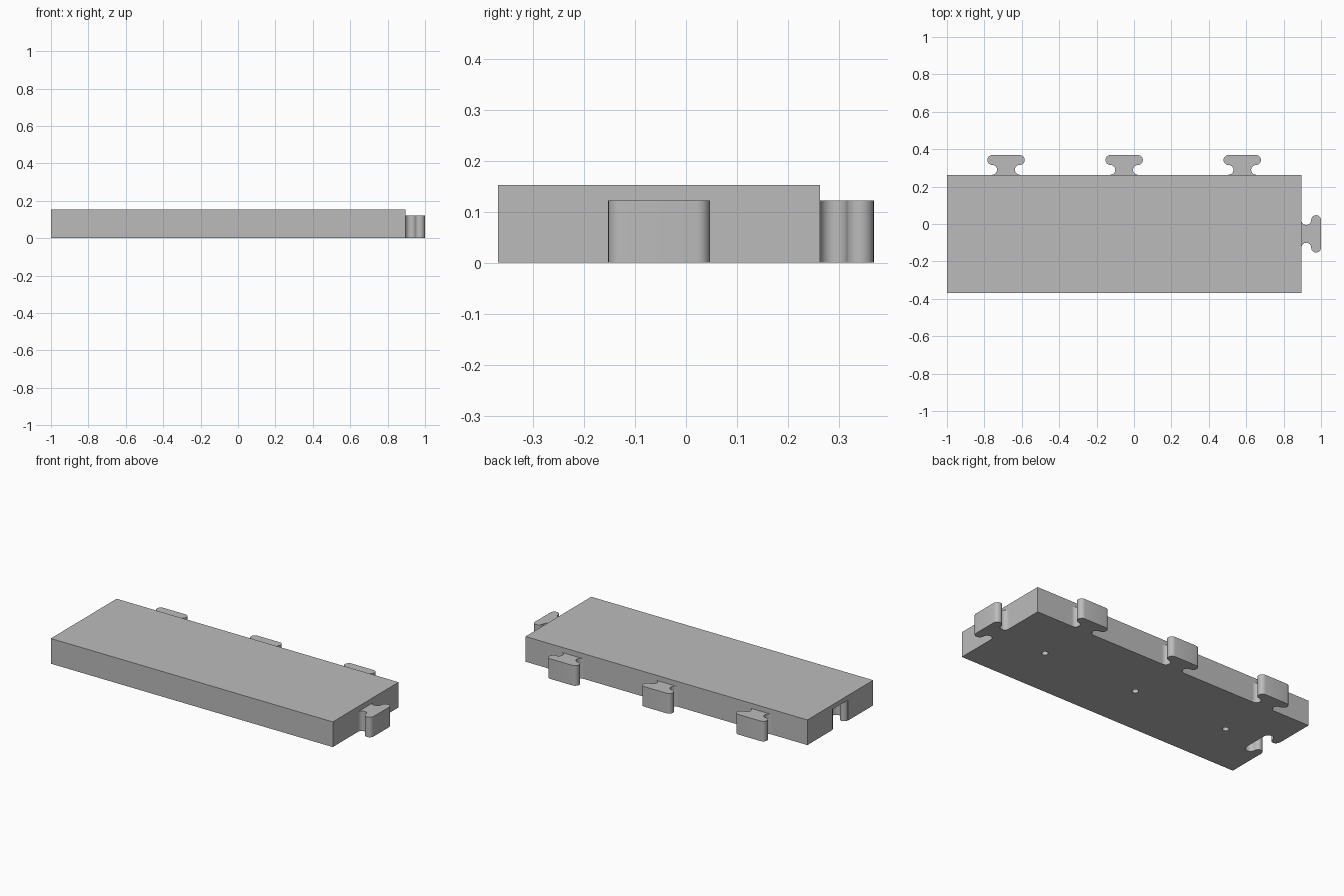
import bpy
import bmesh
from math import sin, cos, pi, radians

cube = bpy.data.objects.get("Cube")
if cube:
    bpy.data.objects.remove(cube, do_unlink=True)

UNIT = 2 / 19                  # tab depth
CELL = 6 * UNIT                # one square of the three-square slab
HEIGHT, TAB_HEIGHT = 0.153, 0.122
R = UNIT / 4                   # radius of tab curves
LEFT, RIGHT = -1.0, -1.0 + 3 * CELL
FRONT = -(CELL + UNIT) / 2
BACK = FRONT + CELL
MID_Y = (FRONT + BACK) / 2
CENTRES = [LEFT + CELL * (i + 0.5) for i in range(3)]

grey = bpy.data.materials.new("plain_grey")
grey.diffuse_color = (0.5, 0.5, 0.5, 1)
grey.use_nodes = True
grey.node_tree.nodes["Principled BSDF"].inputs["Base Color"].default_value = (0.5, 0.5, 0.5, 1)


def prism(name, outline, z0, z1):
    """Extrude a flat outline between two heights."""
    bm = bmesh.new()
    face = bm.faces.new([bm.verts.new((x, y, z0)) for x, y in outline])
    top = bmesh.ops.extrude_face_region(bm, geom=[face])["geom"]
    verts = [v for v in top if isinstance(v, bmesh.types.BMVert)]
    bmesh.ops.translate(bm, verts=verts, vec=(0, 0, z1 - z0))
    bmesh.ops.recalc_face_normals(bm, faces=bm.faces)
    mesh = bpy.data.meshes.new(name)
    bm.to_mesh(mesh)
    bm.free()
    mesh.materials.append(grey)
    obj = bpy.data.objects.new(name, mesh)
    bpy.context.collection.objects.link(obj)
    return obj


def arc(cu, cv, r, start, end, steps=12):
    angles = [radians(start + (end - start) * i / steps) for i in range(steps + 1)]
    return [(cu + r * cos(a), cv + r * sin(a)) for a in angles]


def tab_outline(origin, out, gap=0.0, root=None):
    """T-shaped connector with a curved neck and rounded head."""
    centre = 0.1 - R
    half = arc(centre, R, R - gap, 270, 90)
    half += arc(centre, 3 * R, R + gap, -90, 90)[(0 if gap else 1):]
    if root is not None:
        half.insert(0, (centre, root))
    if gap:
        # the neck curve and head curve meet at one shared point
        half = [p for i, p in enumerate(half)
                if i == 0 or abs(p[0] - half[i - 1][0]) + abs(p[1] - half[i - 1][1]) > 1e-5]
    full = half + [(-u, v) for u, v in reversed(half)]
    (ox, oy), (dx, dy) = origin, out
    return [(ox + u * dy + v * dx, oy - u * dx + v * dy) for u, v in full]


def smooth(obj):
    bpy.ops.object.select_all(action="DESELECT")
    obj.select_set(True)
    bpy.context.view_layer.objects.active = obj
    bpy.ops.object.shade_smooth_by_angle(angle=radians(30))


# Slab
slab = prism("slab", [(LEFT, FRONT), (RIGHT, FRONT), (RIGHT, BACK), (LEFT, BACK)], 0, HEIGHT)

# Socket in the right end and three blind holes underneath
cutters = [prism("socket_cutter",
                 tab_outline((LEFT, MID_Y), (1, 0), gap=0.003, root=-0.03), -0.05, TAB_HEIGHT + 0.003)]
for x in CENTRES:
    cutters.append(prism("hole_cutter", arc(x, MID_Y, 0.018, 0, 345, 23), -0.05, TAB_HEIGHT))
bpy.context.view_layer.objects.active = slab
for cutter in cutters:
    cutter.hide_render = True
    mod = slab.modifiers.new("cut", "BOOLEAN")
    mod.operation, mod.solver, mod.object = "DIFFERENCE", "EXACT", cutter
    bpy.ops.object.modifier_apply(modifier=mod.name)
for cutter in cutters:
    bpy.data.objects.remove(cutter, do_unlink=True)
smooth(slab)

# Connector tabs on the back edge and left end
for i, x in enumerate(CENTRES):
    smooth(prism(f"back_tab_{i + 1}", tab_outline((x, BACK), (0, 1)), 0, TAB_HEIGHT))
smooth(prism("left_tab", tab_outline((RIGHT, MID_Y), (1, 0)), 0, TAB_HEIGHT))
